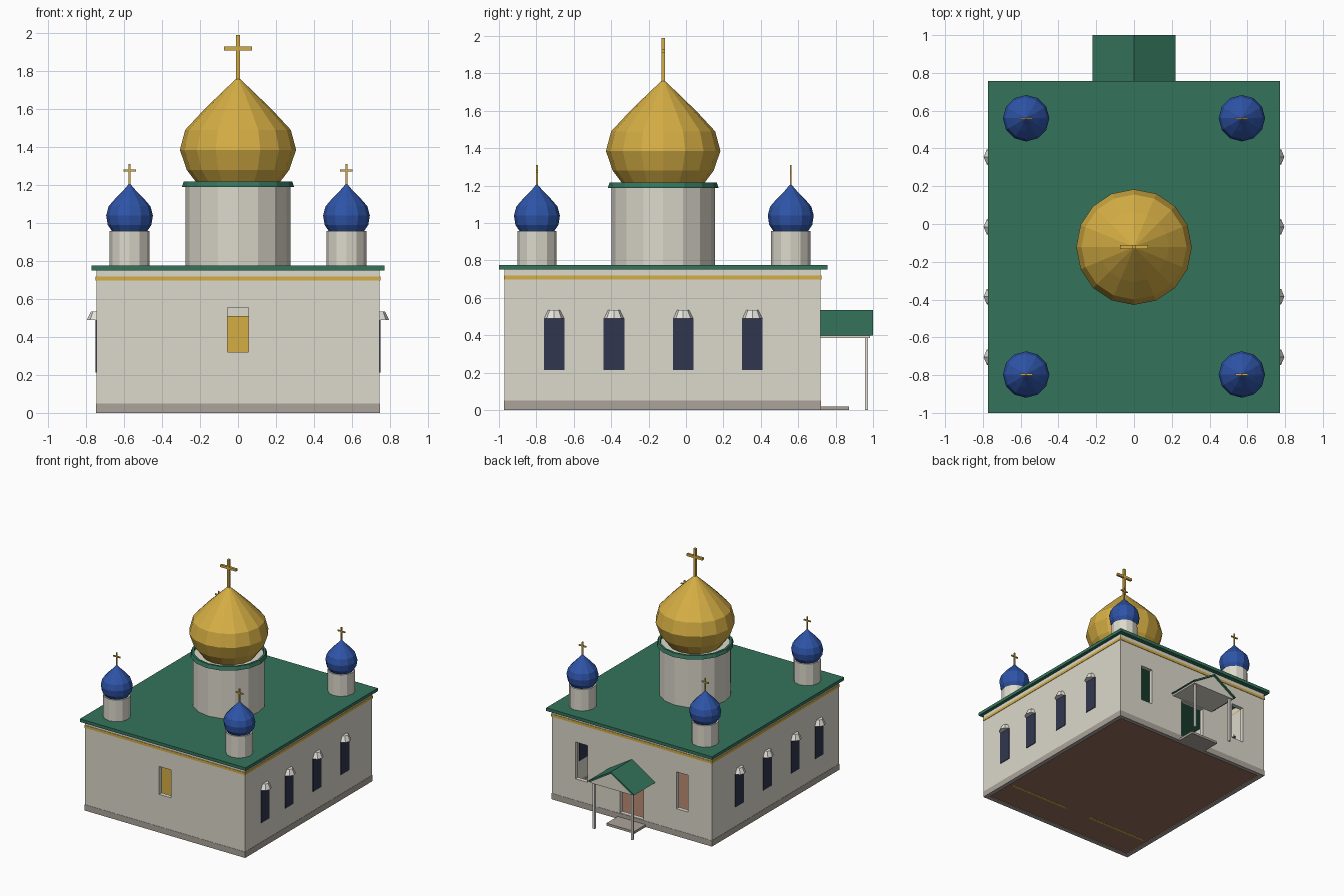
import bpy, bmesh
from math import tau
from mathutils import Vector

if "Cube" in bpy.data.objects:
    bpy.data.objects.remove(bpy.data.objects["Cube"])


def material(name, rgb):
    lin = [(c / 255 / 12.92) if c < 11 else ((c / 255 + 0.055) / 1.055) ** 2.4 for c in rgb]
    m = bpy.data.materials.new(name)
    m.use_nodes = True
    m.diffuse_color = (*lin, 1)
    m.node_tree.nodes["Principled BSDF"].inputs["Base Color"].default_value = (*lin, 1)
    return m


WALL = material("wall_cream", (220, 216, 203))
TRIM = material("trim_white", (234, 231, 224))
STONE = material("plinth_stone", (172, 164, 155))
GOLD = material("gold", (213, 174, 68))
GREEN = material("roof_green", (52, 116, 92))
BLUE = material("dome_blue", (46, 84, 168))
GLASS = material("window_navy", (48, 54, 78))
WOOD = material("floor_wood", (150, 113, 92))


def finish(name, bm, mat):
    bmesh.ops.recalc_face_normals(bm, faces=bm.faces)
    mesh = bpy.data.meshes.new(name)
    bm.to_mesh(mesh)
    bm.free()
    mesh.materials.append(mat)
    ob = bpy.data.objects.new(name, mesh)
    bpy.context.collection.objects.link(ob)
    return ob


def box(name, mat, *spans):
    """Each span is (x0, x1, y0, y1, z0, z1)."""
    bm = bmesh.new()
    for x0, x1, y0, y1, z0, z1 in spans:
        vs = bmesh.ops.create_cube(bm, size=1)["verts"]
        for v in vs:
            v.co = Vector(((x0, x1)[v.co.x > 0], (y0, y1)[v.co.y > 0], (z0, z1)[v.co.z > 0]))
    return finish(name, bm, mat)


def prism(name, mat, outline, y0, y1):
    """Extrude an x-z outline along y."""
    bm = bmesh.new()
    face = bm.faces.new([bm.verts.new((x, y0, z)) for x, z in outline])
    out = bmesh.ops.extrude_face_region(bm, geom=[face])["geom"]
    bmesh.ops.translate(bm, vec=(0, y1 - y0, 0), verts=[g for g in out if isinstance(g, bmesh.types.BMVert)])
    return finish(name, bm, mat)


def lathe(name, mat, profile, at, sides, closed=False):
    """Spin an r-z profile round a vertical axis."""
    bm = bmesh.new()
    vs = [bm.verts.new((r, 0, z)) for r, z in profile]
    pairs = list(zip(vs, vs[1:])) + ([(vs[-1], vs[0])] if closed else [])
    edges = [bm.edges.new(p) for p in pairs]
    bmesh.ops.spin(bm, geom=vs + edges, cent=(0, 0, 0), axis=(0, 0, 1), angle=tau, steps=sides)
    bmesh.ops.remove_doubles(bm, verts=bm.verts, dist=0.0005)
    bmesh.ops.dissolve_degenerate(bm, edges=bm.edges, dist=0.0005)
    bmesh.ops.translate(bm, vec=(*at, 0), verts=bm.verts)
    return finish(name, bm, mat)


HX, Y0, Y1 = 0.745, -0.97, 0.72   # outer faces of the hall
THICK = 0.035


def frame(name, mat, grow, z0, z1):
    """Rectangular hollow ring that follows the hall walls."""
    bm = bmesh.new()
    rings = []
    for off, z in ((grow, z0), (grow, z1), (-THICK, z1), (-THICK, z0)):
        x, a, b = HX + off, Y0 - off, Y1 + off
        rings.append([bm.verts.new((*p, z)) for p in ((-x, a), (x, a), (x, b), (-x, b))])
    for i in range(4):
        r, s = rings[i], rings[(i + 1) % 4]
        for j in range(4):
            k = (j + 1) % 4
            bm.faces.new((r[j], r[k], s[k], s[j]))
    return finish(name, bm, mat)


def cross(name, x, y, z0, z1, bar_z, half, t):
    box(name, GOLD, (x - t, x + t, y - t, y + t, z0, z1),
        (x - half, x + half, y - t, y + t, bar_z - t, bar_z + t))


# Hall walls with cut openings
walls = frame("hall_walls", WALL, 0, 0.05, 0.75)
cutter = box("opening_cutter", WALL,
             (-0.055, 0.055, Y0 - 0.1, Y0 + 0.1, 0.32, 0.555),
             (-0.11, 0.11, Y1 - 0.1, Y1 + 0.1, 0.055, 0.375),
             *[(s * 0.47 - 0.055, s * 0.47 + 0.055, Y1 - 0.1, Y1 + 0.1, 0.23, 0.54) for s in (-1, 1)])
cutter.hide_render = True
mod = walls.modifiers.new("openings", "BOOLEAN")
mod.operation, mod.solver, mod.object = "DIFFERENCE", "EXACT", cutter
bpy.context.view_layer.update()
walls.data = bpy.data.meshes.new_from_object(walls.evaluated_get(bpy.context.evaluated_depsgraph_get()))
walls.modifiers.clear()
bpy.data.objects.remove(cutter)

# Plinth, cornice band, flat roof and floor
frame("plinth", STONE, 0.002, 0, 0.05)
frame("cornice_band", GOLD, 0.004, 0.697, 0.719)
box("flat_roof", GREEN, (-0.772, 0.772, -1.0, 0.757, 0.75, 0.776))
inner = HX - THICK
box("floor", WOOD, (-inner, inner, Y0 + THICK, Y1 - THICK, 0.006, 0.03))

# Gilded screen inside
box("inner_screen", GOLD, (0.12, 0.68, -0.70, -0.68, 0.005, 0.51),
    (-0.68, -0.12, -0.70, -0.68, 0.005, 0.51))
box("inner_screen_doors", GOLD, (-0.12, 0.12, -0.695, -0.685, 0.03, 0.51))

# Side windows with half-round hoods
for side, s in (("left", 1), ("right", -1)):
    for i, y in enumerate((-0.705, -0.385, -0.015, 0.355)):
        xs = sorted((s * 0.705, s * 0.75))
        box(f"{side}_window_{i + 1}", GLASS, (*xs, y - 0.055, y + 0.055, 0.213, 0.49))
        lathe(f"{side}_window_hood_{i + 1}", TRIM,
              [(0, 0.488), (0.056, 0.488), (0.034, 0.534), (0, 0.534)], (s * 0.74, y), 8)

# Central drum and onion dome
CY = -0.122
lathe("main_drum", WALL, [(0, 0.77), (0.277, 0.77), (0.277, 1.195), (0, 1.195)], (0, CY), 16)
lathe("main_drum_ring", GREEN, [(0.266, 1.188), (0.296, 1.188), (0.286, 1.217), (0.268, 1.217)],
      (0, CY), 16, closed=True)
lathe("main_dome", GOLD, [(0, 1.194), (0.205, 1.194), (0.27, 1.28), (0.306, 1.385), (0.278, 1.49),
                          (0.185, 1.59), (0.085, 1.688), (0, 1.768)], (0, CY), 16)
cross("main_cross", 0, CY, 1.74, 1.99, 1.919, 0.073, 0.01)

# Four corner drums and domes
for side, x in (("left", 0.571), ("right", -0.571)):
    for end, y in (("front", -0.797), ("back", 0.56)):
        n = f"{end}_{side}"
        lathe(n + "_drum", WALL, [(0, 0.77), (0.105, 0.77), (0.105, 0.957), (0, 0.957)], (x, y), 12)
        lathe(n + "_dome", BLUE, [(0, 0.955), (0.092, 0.955), (0.115, 0.99), (0.123, 1.04), (0.11, 1.088),
                                  (0.072, 1.132), (0.032, 1.172), (0, 1.21)], (x, y), 12)
        cross(n + "_cross", x, y, 1.195, 1.31, 1.276, 0.033, 0.005)

# Back porch
prism("porch_roof", GREEN, [(-0.22, 0.398), (0, 0.535), (0.22, 0.398), (0.195, 0.398), (0, 0.52), (-0.195, 0.398)],
      Y1, 1.0)
prism("porch_gable", WALL, [(-0.195, 0.4), (0, 0.52), (0.195, 0.4)], Y1, 0.985)
box("porch_ceiling", WALL, (-0.2, 0.2, Y1, 0.985, 0.384, 0.4))
for side, s in (("left", 1), ("right", -1)):
    x = s * 0.178
    box(f"{side}_porch_post", TRIM, (x - 0.009, x + 0.009, 0.956, 0.974, 0, 0.39))
box("porch_step", STONE, (-0.13, 0.13, Y1, 0.872, 0, 0.02))
